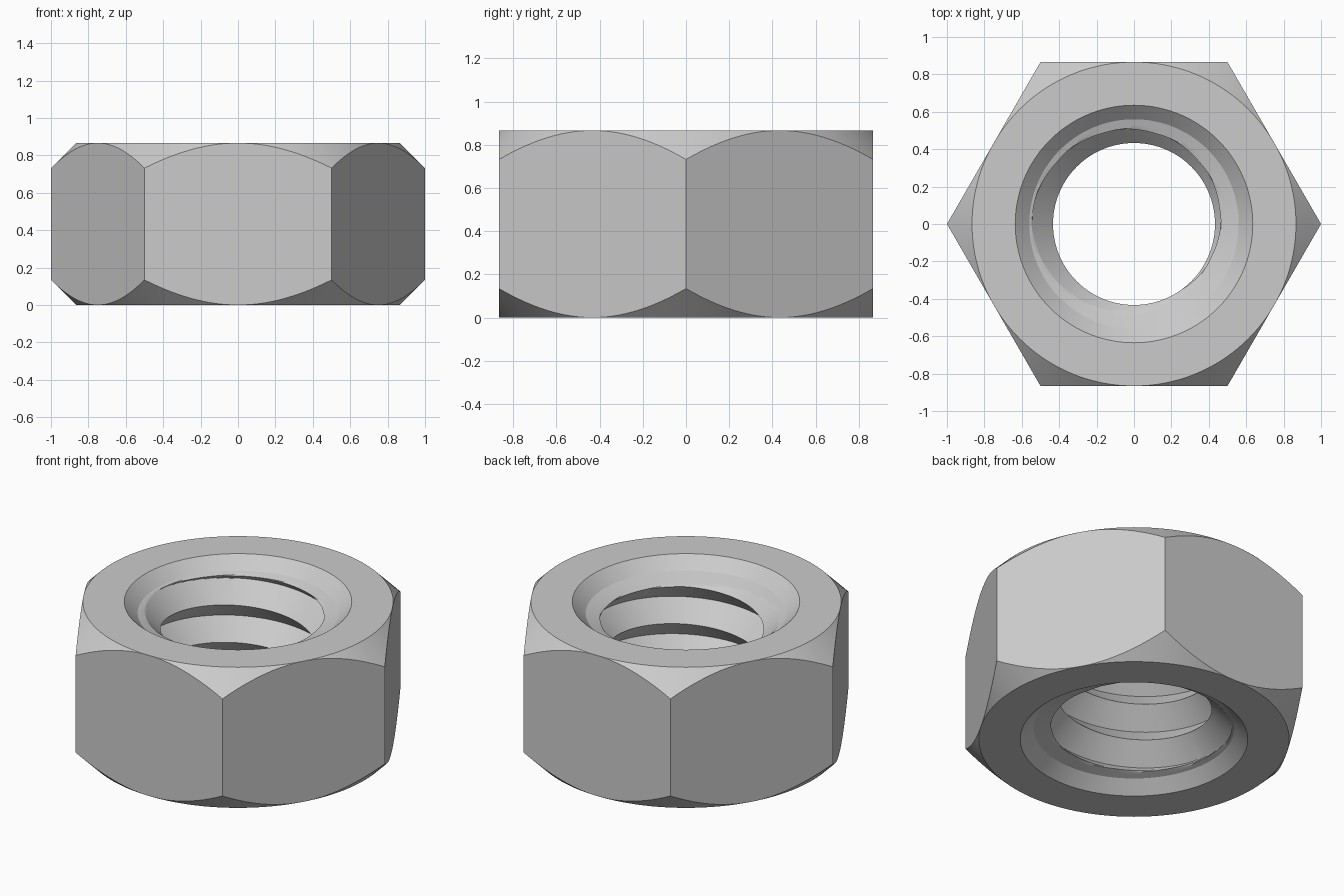
import bpy, bmesh, math

if "Cube" in bpy.data.objects:
    bpy.data.objects.remove(bpy.data.objects["Cube"], do_unlink=True)

H = 0.866            # height, also the distance from the axis to each flat
CREST, DEPTH, PITCH = 0.433, 0.115, 0.23
SINK, RUNOUT = 0.07, 0.11   # depths of the countersink and of the ledge below it
STEPS = 144


def crest_height(angle):
    """Height of one thread crest at this angle (right-handed helix)."""
    return H - RUNOUT + PITCH * (math.degrees(angle) + 55) / 360


def thread_radius(angle, z):
    t = ((z - crest_height(angle)) / PITCH) % 1
    return CREST + DEPTH * (1 - abs(2 * t - 1))


def sink_radius(d):
    """Countersink cone, then a shallow ledge running in to the thread."""
    if d <= SINK:
        return 0.635 - 0.075 * d / SINK
    return 0.56 - (0.56 - CREST) * (d - SINK) / (RUNOUT - SINK)


def column(angle):
    """Closed cross-section (radius, height) at one angle."""
    depths = [0, SINK / 2] + [SINK + (RUNOUT - SINK) * i / 8 for i in range(9)]
    bottom = [(max(sink_radius(d), thread_radius(angle, d) if d >= SINK else 0), d)
              for d in depths]
    top = [(max(sink_radius(d), thread_radius(angle, H - d) if d >= SINK else 0), H - d)
           for d in reversed(depths)]
    # rows that follow the crests and roots of the helix
    middle = []
    for k in range(-12, 3):
        z = crest_height(angle) + k * PITCH / 2
        z = min(max(z, RUNOUT), H - RUNOUT)
        middle.append((thread_radius(angle, z), z))
    # hexagonal outside with conical corner chamfers
    outer = H / math.cos(math.radians(math.degrees(angle) % 60 - 30))
    cut = outer - H
    outside = [(H, H), (outer, H - cut), (outer, cut), (H, 0)]
    return bottom + middle + top + outside


# Sweep the cross-section around the axis
bm = bmesh.new()
columns = []
for i in range(STEPS + 1):
    a = 2 * math.pi * i / STEPS
    columns.append([bm.verts.new((r * math.cos(a), r * math.sin(a), z))
                    for r, z in column(a)])
for left, right in zip(columns, columns[1:]):
    count = len(left)
    for j in range(count):
        k = (j + 1) % count
        bm.faces.new((left[j], right[j], right[k], left[k]))
bmesh.ops.remove_doubles(bm, verts=bm.verts, dist=0.0001)
bmesh.ops.recalc_face_normals(bm, faces=bm.faces)

mesh = bpy.data.meshes.new("hex_nut")
bm.to_mesh(mesh)
bm.free()
nut = bpy.data.objects.new("hex_nut", mesh)
bpy.context.collection.objects.link(nut)

# Plain grey metal
steel = bpy.data.materials.new("grey_steel")
steel.use_nodes = True
colour = (0.6, 0.6, 0.6, 1)
steel.diffuse_color = colour
for node in steel.node_tree.nodes:
    if node.type == 'BSDF_PRINCIPLED':
        node.inputs["Base Color"].default_value = colour
mesh.materials.append(steel)

# Smooth curved surfaces, crisp edges
bpy.ops.object.select_all(action='DESELECT')
nut.select_set(True)
bpy.context.view_layer.objects.active = nut
bpy.ops.object.shade_smooth_by_angle(angle=math.radians(20))
